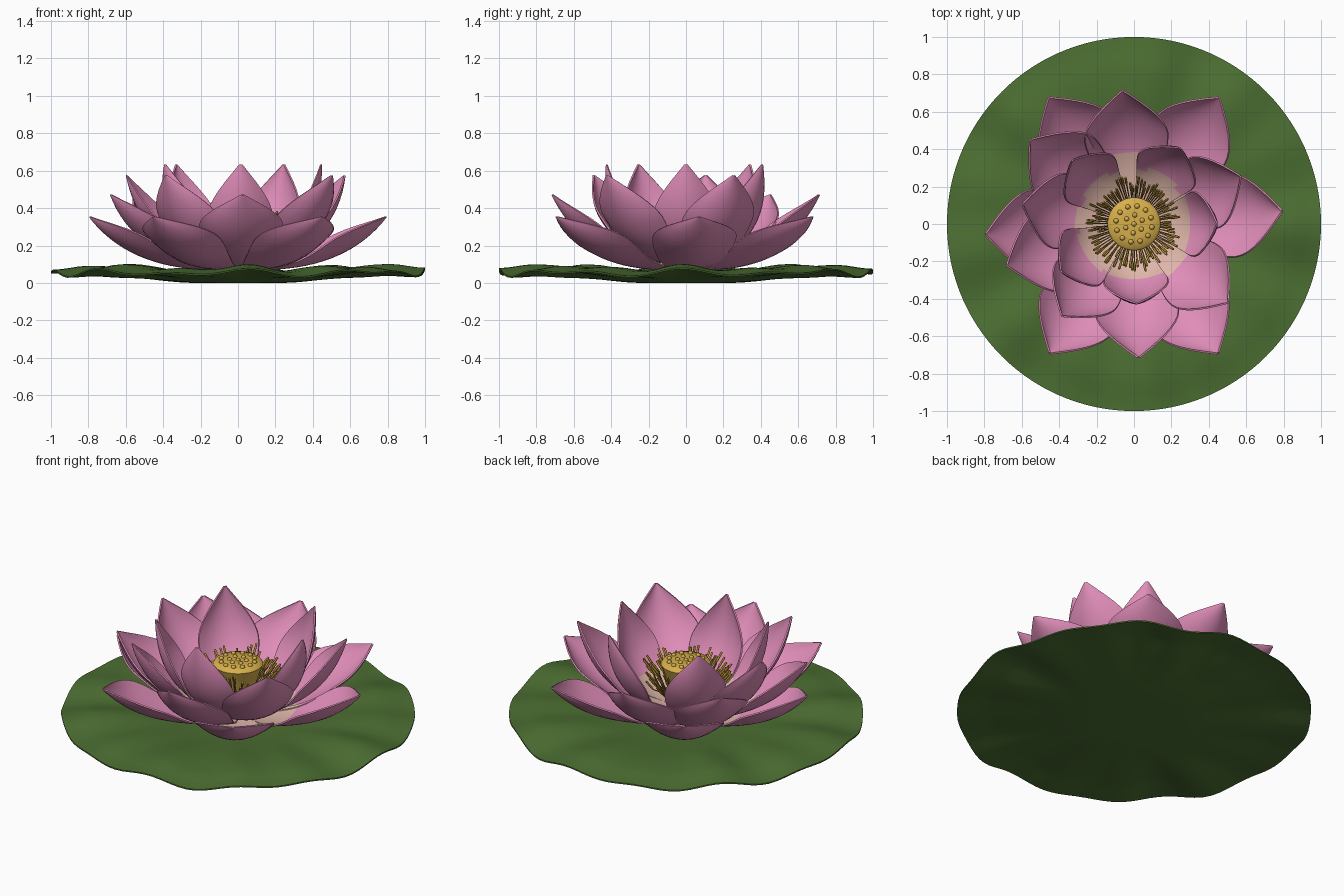
import bpy, bmesh, math, random
from mathutils import Vector

if "Cube" in bpy.data.objects:
    bpy.data.objects.remove(bpy.data.objects["Cube"])

random.seed(4)


def material(name, rgb):
    m = bpy.data.materials.new(name)
    m.diffuse_color = (*rgb, 1)
    m.use_nodes = True
    m.node_tree.nodes["Principled BSDF"].inputs["Base Color"].default_value = m.diffuse_color
    return m


PINK = material("petal pink", (0.74, 0.265, 0.48))
CREAM = material("petal base cream", (0.74, 0.47, 0.40))
GREEN = material("pad green", (0.072, 0.158, 0.032))
GOLD = material("pod gold", (0.68, 0.43, 0.07))
OCHRE = material("stamen ochre", (0.45, 0.27, 0.035))


def finish(bm, name, mats, thick=0, mat_offset=0, angle=40):
    me = bpy.data.meshes.new(name)
    bm.to_mesh(me)
    bm.free()
    ob = bpy.data.objects.new(name, me)
    bpy.context.collection.objects.link(ob)
    for m in mats:
        me.materials.append(m)
    bpy.ops.object.select_all(action='DESELECT')
    ob.select_set(True)
    bpy.context.view_layer.objects.active = ob
    if thick:
        s = ob.modifiers.new("thickness", 'SOLIDIFY')
        s.thickness, s.offset, s.material_offset = thick, -1, mat_offset
        bpy.ops.object.modifier_apply(modifier=s.name)
    bpy.ops.object.shade_smooth_by_angle(angle=math.radians(angle))
    return ob


def smooth(a, b, x):
    x = min(1, max(0, (x - a) / (b - a)))
    return x * x * (3 - 2 * x)


# Wavy lily pad: top and bottom skins meeting at a thin rim
def pad_z(r, a):
    wave = 0.012 * math.cos(8 * a) + 0.012 * math.cos(13 * a + 0.4)
    return 0.037 + 0.043 * smooth(0.22, 0.75, r) + wave * smooth(0.35, 0.9, r) - 0.022 * smooth(0.8, 1, r)


bm = bmesh.new()
N, RINGS = 120, 22
rim = None
for side in (0, 1):
    def height(r, a):
        return pad_z(r, a) - side * (0.037 - 0.029 * smooth(0.65, 1, r))
    prev = None
    centre = bm.verts.new((0, 0, height(0, 0)))
    for k in range(1, RINGS + 1):
        r = k / RINGS
        ring = [bm.verts.new((r * math.cos(a), r * math.sin(a), height(r, a)))
                for a in (2 * math.pi * i / N for i in range(N))]
        for i in range(N):
            j = (i + 1) % N
            loop = (prev[i], ring[i], ring[j], prev[j]) if prev else (centre, ring[i], ring[j])
            bm.faces.new(loop[::-1] if side else loop)
        prev = ring
    if side:
        for i in range(N):
            j = (i + 1) % N
            bm.faces.new((rim[i], ring[i], ring[j], rim[j]))
    rim = ring
finish(bm, "lily_pad", [GREEN])


# Cupped, pointed petal along a curved spine
def petal(name, angle, R, Z, W, base_z, cream_r):
    a = math.radians(angle)
    er, et = Vector((math.cos(a), math.sin(a), 0)), Vector((-math.sin(a), math.cos(a), 0))
    up = Vector((0, 0, 1))
    p0 = (0.06, base_z)
    p1 = (0.30 + 0.33 * R, 0.06 + 0.38 * (Z - 0.36))
    p2 = (R, Z)
    bm = bmesh.new()
    rows, cols = 18, 10
    grid = []
    for i in range(rows + 1):
        t = i / rows
        r, z = [(1 - t) ** 2 * p0[k] + 2 * t * (1 - t) * p1[k] + t * t * p2[k] for k in (0, 1)]
        dr, dz = [(1 - t) * (p1[k] - p0[k]) + t * (p2[k] - p1[k]) for k in (0, 1)]
        n = (up * dr - er * dz).normalized()
        if t < 0.6:
            w = 0.25 + 0.75 * math.sin(math.pi / 2 * t / 0.6)
        else:
            w = 1 - ((t - 0.6) / 0.4) ** 2
        w = max(W * w, 0.003)
        cup = 0.43 * (0.25 + 0.75 * smooth(0.1, 0.6, t))
        grid.append([bm.verts.new(er * r + up * z + et * (u * w) + n * (cup * w * u * u))
                     for u in (2 * j / cols - 1 for j in range(cols + 1))])
    for i in range(rows):
        for j in range(cols):
            f = bm.faces.new((grid[i][j], grid[i + 1][j], grid[i + 1][j + 1], grid[i][j + 1]))
            c = f.calc_center_median()
            f.material_index = 0 if math.hypot(c.x, c.y) < cream_r else 1
    # pale inside base, pink everywhere on the outside
    finish(bm, name, [CREAM, PINK, PINK, PINK], thick=0.009, mat_offset=2)


# Petal layers: angle and tip radius, then tip height, half width, base height, pale radius
layers = {
    "outer_petal": ([(5, .79), (56, .81), (124, .81), (184, .79), (237, .82), (303, .82)], .355, .22, .08, .34),
    "middle_petal": ([(95, .71), (141, .71), (198, .71), (272, .71)], .472, .22, .095, .38),
    "upper_petal": ([(24, .62), (170, .60), (232, .62), (320, .65)], .575, .20, .105, .33),
    "inner_petal": ([(0, .44), (59, .47), (134, .47), (213, .46), (272, .42)], .632, .17, .115, .30),
}
for name, (tips, Z, W, base_z, cream_r) in layers.items():
    for i, (ang, R) in enumerate(tips):
        petal(f"{name}_{i + 1}", ang, R, Z, W, base_z, cream_r)

# Seed pod, lathed from a profile
bm = bmesh.new()
profile = [(0.085, 0.04), (0.08, 0.12), (0.095, 0.24), (0.13, 0.335), (0.142, 0.37), (0.132, 0.384), (0.07, 0.39)]
S = 36
rings = [[bm.verts.new((r * math.cos(2 * math.pi * i / S), r * math.sin(2 * math.pi * i / S), z))
          for i in range(S)] for r, z in profile]
for lo, hi in zip(rings, rings[1:]):
    for i in range(S):
        j = (i + 1) % S
        bm.faces.new((lo[i], lo[j], hi[j], hi[i]))
bm.faces.new(rings[-1])
bm.faces.new(rings[0][::-1])
finish(bm, "seed_pod", [GOLD], angle=50)

# Seeds on the pod
bm = bmesh.new()
for count, rad in ((1, 0), (6, 0.048), (12, 0.097)):
    for i in range(count):
        a = 2 * math.pi * i / count + rad * 9
        made = bmesh.ops.create_uvsphere(bm, u_segments=10, v_segments=6, radius=0.014)
        bmesh.ops.translate(bm, verts=made["verts"],
                            vec=(rad * math.cos(a), rad * math.sin(a), 0.388))
finish(bm, "seeds", [GOLD])

# Stamens: curved filaments thickening at the tip
cu = bpy.data.curves.new("stamens", 'CURVE')
cu.dimensions = '3D'
cu.bevel_depth = 0.006
cu.bevel_resolution = 1
cu.use_fill_caps = True
cu.materials.append(OCHRE)
COUNT = 90
for i in range(COUNT):
    a = 2 * math.pi * (i + random.uniform(-.3, .3)) / COUNT
    tip_r = random.uniform(0.19, 0.26)
    tip_z = random.uniform(0.30, 0.39)
    path = [(0.085, 0.12, .5), (0.085 + 0.45 * (tip_r - 0.085), 0.22, .5),
            (tip_r - 0.045, tip_z - 0.06, .6), (tip_r - 0.03, tip_z - 0.04, 1.1), (tip_r, tip_z, 1)]
    sp = cu.splines.new('POLY')
    sp.points.add(len(path) - 1)
    for p, (r, z, k) in zip(sp.points, path):
        p.co = (r * math.cos(a), r * math.sin(a), z, 1)
        p.radius = k
ob = bpy.data.objects.new("stamens", cu)
bpy.context.collection.objects.link(ob)
bpy.ops.object.select_all(action='DESELECT')
ob.select_set(True)
bpy.context.view_layer.objects.active = ob
bpy.ops.object.convert(target='MESH')
